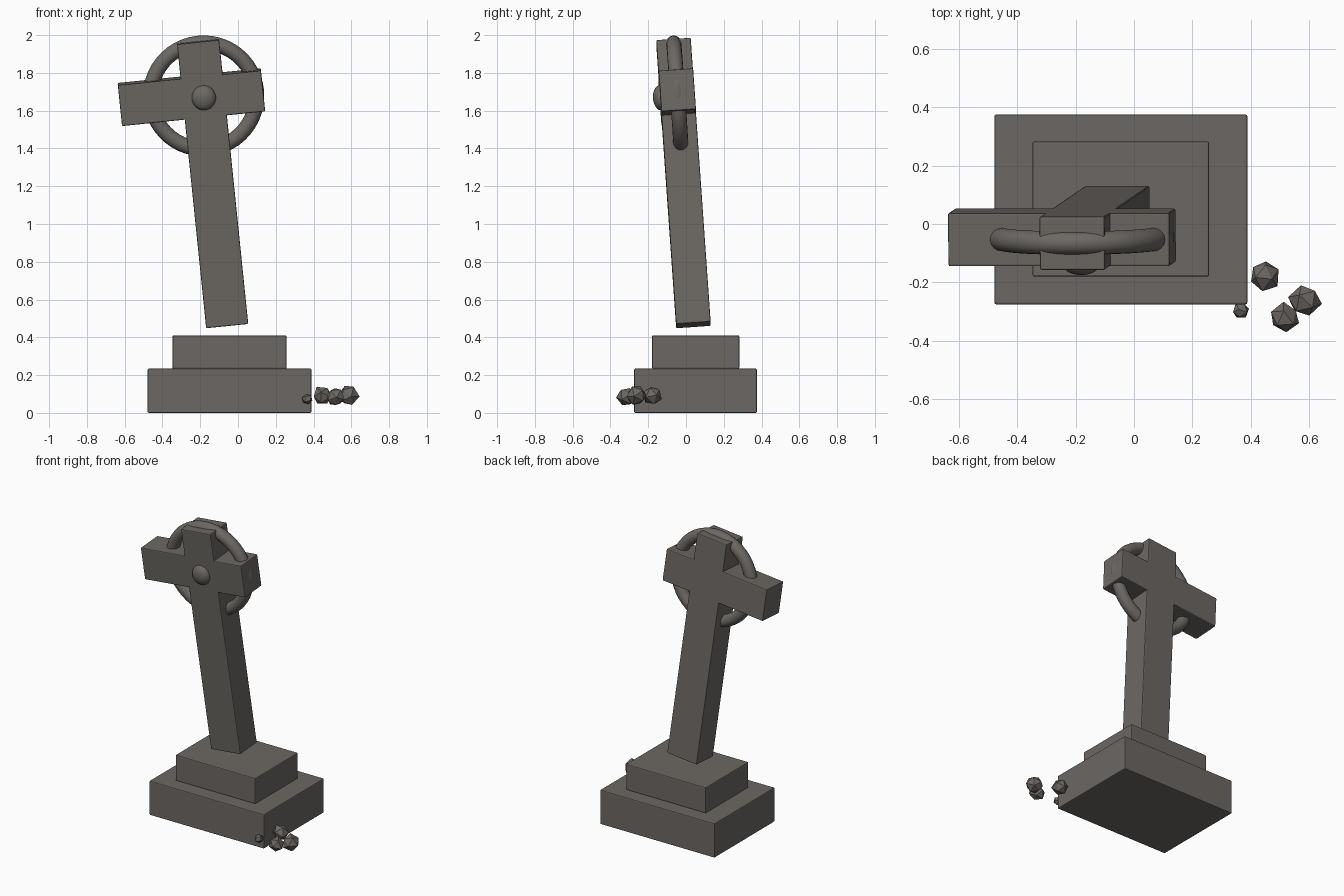
import bpy, math, random
from mathutils import Matrix, Vector

if "Cube" in bpy.data.objects:
    bpy.data.objects.remove(bpy.data.objects["Cube"])

random.seed(4)
stone = bpy.data.materials.new("weathered_stone")
stone.diffuse_color = (0.15, 0.137, 0.125, 1)
stone.use_nodes = True
stone.node_tree.nodes["Principled BSDF"].inputs["Base Color"].default_value = stone.diffuse_color

# Frame of the leaning cross, origin where shaft and arms meet
LEAN = (Matrix.Translation((-0.182, -0.046, 1.678))
        @ Matrix.Rotation(math.radians(-5.85), 4, 'Y')
        @ Matrix.Rotation(math.radians(4), 4, 'X'))


def finish(name, smooth=None):
    ob = bpy.context.object
    ob.name = name
    ob.data.materials.append(stone)
    if smooth:
        bpy.ops.object.shade_smooth_by_angle(angle=math.radians(smooth))
    return ob


def block(name, lo, hi, frame=Matrix()):
    """Box between two corners, with slightly worn edges."""
    lo, hi = Vector(lo), Vector(hi)
    bpy.ops.mesh.primitive_cube_add(size=1)
    ob = finish(name)
    ob.data.transform(Matrix.Translation((lo + hi) / 2)
                      @ Matrix.Diagonal((*(hi - lo), 1)))
    ob.matrix_world = frame
    bevel = ob.modifiers.new("worn_edges", 'BEVEL')
    bevel.width = 0.006
    bevel.segments = 2
    return ob


# Stepped base
block("lower_step", (-0.478, -0.275, 0), (0.388, 0.375, 0.234))
block("upper_step", (-0.347, -0.18, 0.234), (0.257, 0.282, 0.41))

# Leaning cross: shaft and broken, uneven arms
block("cross_shaft", (-0.112, -0.0915, -1.222), (0.112, 0.0915, 0.293), LEAN)
block("cross_arms", (-0.446, -0.0915, -0.109), (0.316, 0.0915, 0.109), LEAN)

# Ring around the crossing
bpy.ops.mesh.primitive_torus_add(major_radius=0.281, minor_radius=0.04,
                                 major_segments=48, minor_segments=16)
ring = finish("cross_ring", 60)
ring.matrix_world = LEAN @ Matrix.Rotation(math.pi / 2, 4, 'X')

# Flattened boss on the front face
bpy.ops.mesh.primitive_uv_sphere_add(segments=24, ring_count=12, radius=1)
boss = finish("centre_boss", 60)
boss.data.transform(Matrix.Diagonal((0.064, 0.038, 0.066, 1)))
boss.matrix_world = LEAN @ Matrix.Translation((0, -0.0915, -0.004))

# Broken pieces beside the base
for i, (x, y, z, r) in enumerate([(0.446, -0.177, 0.09, 0.054),
                                  (0.517, -0.320, 0.083, 0.050),
                                  (0.586, -0.262, 0.091, 0.055),
                                  (0.366, -0.296, 0.073, 0.030)]):
    bpy.ops.mesh.primitive_ico_sphere_add(subdivisions=1, radius=r)
    rock = finish(f"rubble_{i + 1}")
    for v in rock.data.vertices:
        v.co *= random.uniform(0.88, 1.1)
    rock.location = (x, y, z)
    rock.rotation_euler = [random.uniform(0, 3) for _ in range(3)]
